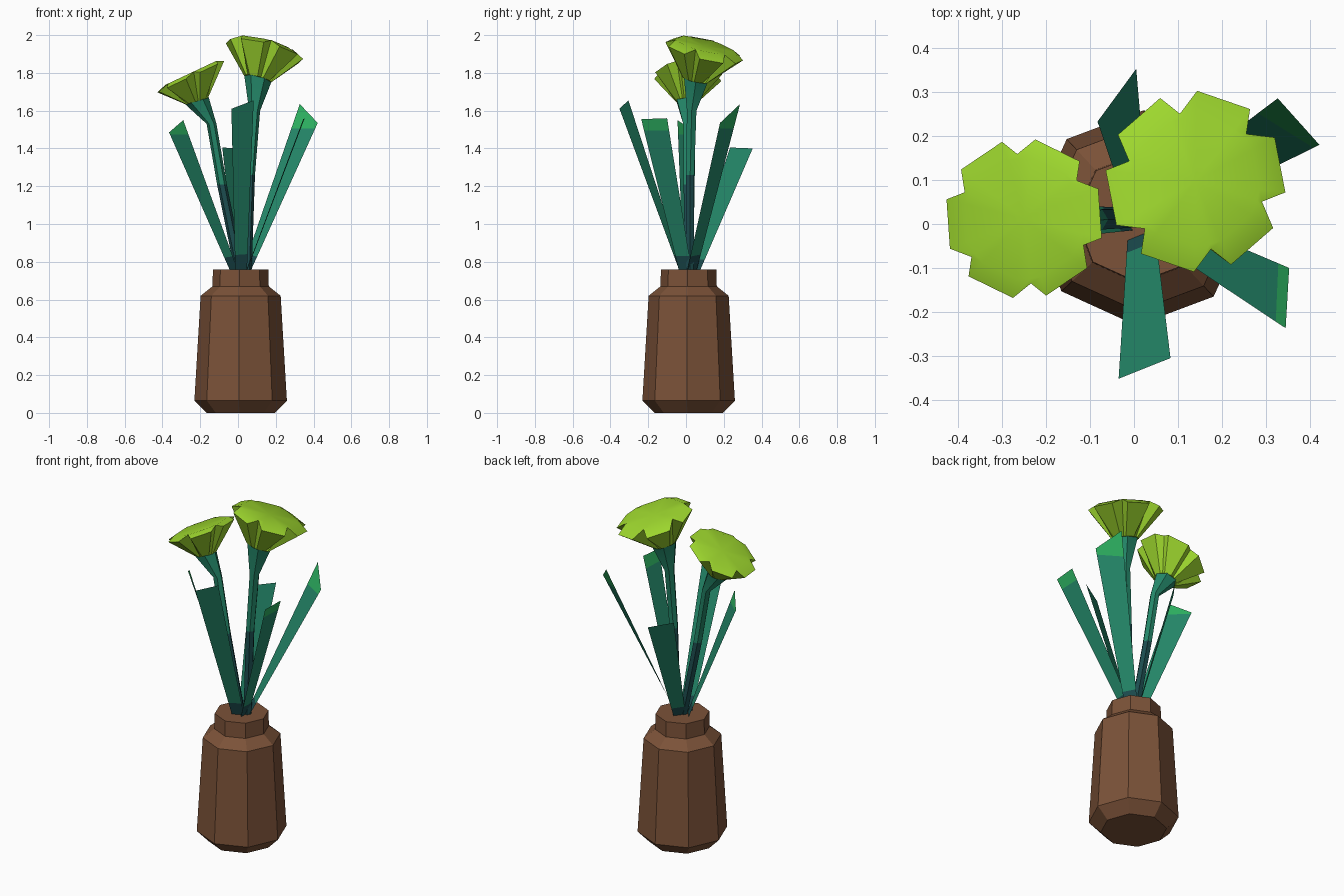
import bpy, math
from mathutils import Vector

if "Cube" in bpy.data.objects:
    bpy.data.objects.remove(bpy.data.objects["Cube"])


def mat(name, rgb):
    m = bpy.data.materials.new(name)
    m.diffuse_color = (*rgb, 1)
    m.use_nodes = True
    m.node_tree.nodes["Principled BSDF"].inputs["Base Color"].default_value = m.diffuse_color
    return m


BROWN = mat("clay_brown", (0.20, 0.085, 0.040))
PETAL = mat("lime_petal", (0.34, 0.68, 0.027))
LEAF = mat("teal_leaf", (0.018, 0.25, 0.145))
DARK = mat("dark_teal_base", (0.012, 0.075, 0.08))
TIP = mat("bright_green_tip", (0.026, 0.44, 0.12))


def build(name, verts, faces, mats, rule=None, smooth=False):
    me = bpy.data.meshes.new(name)
    me.from_pydata(verts, [], faces)
    for m in mats:
        me.materials.append(m)
    if rule:
        for p in me.polygons:
            p.material_index = rule(p.center.z)
    ob = bpy.data.objects.new(name, me)
    bpy.context.collection.objects.link(ob)
    if smooth:
        bpy.ops.object.select_all(action='DESELECT')
        ob.select_set(True)
        bpy.context.view_layer.objects.active = ob
        bpy.ops.object.shade_smooth_by_angle(angle=math.radians(35))
    return ob


def ring(c, pts, slope=(0, 0), lift=None):
    """Ring of (radius, degrees) points about c, sheared to a tilted plane."""
    out = []
    for i, (r, a) in enumerate(pts):
        dx, dy = r * math.cos(math.radians(a)), r * math.sin(math.radians(a))
        h = lift[i] if lift else 0
        out.append((c[0] + dx, c[1] + dy, c[2] + slope[0] * dx + slope[1] * dy + h))
    return out


def loft(rings):
    n = len(rings[0])
    verts = [v for r in rings for v in r]
    faces = [tuple(reversed(range(n)))]
    for k in range(len(rings) - 1):
        for i in range(n):
            j = (i + 1) % n
            faces.append((k*n + i, k*n + j, k*n + n + j, k*n + n + i))
    faces.append(tuple(range((len(rings) - 1) * n, len(rings) * n)))
    return verts, faces


# Eight-sided vase
profile = [(0.18, 0), (0.245, 0.065), (0.212, 0.62), (0.149, 0.67), (0.147, 0.76)]
build("vase", *loft([ring((0.014, 0.014, z), [(r, 45 * i - 2) for i in range(8)])
                     for r, z in profile]), [BROWN])


# Stems flaring into a calyx: path rows are (x, y, z, radius)
def stem(name, path, slope, split):
    rings = []
    for k, (x, y, z, r) in enumerate(path):
        s = slope if k == len(path) - 1 else (0, 0)
        rings.append(ring((x, y, z), [(r, 60 * i) for i in range(6)], s))
    build(name, *loft(rings), [LEAF, DARK], lambda z: 1 if z < split else 0, True)


stem("left_stem", [(0.01, 0.015, 0.74, 0.025), (-0.085, 0.01, 1.21, 0.026),
                   (-0.14, 0.008, 1.53, 0.026), (-0.217, 0.005, 1.652, 0.062)],
     (0.3, 0), 1.2)
stem("right_stem", [(0.048, 0.02, 0.74, 0.024), (0.065, 0.022, 1.26, 0.025),
                    (0.088, 0.03, 1.6, 0.029), (0.105, 0.052, 1.77, 0.072)],
     (-0.25, -0.2), 1.2)


# Blossoms: six lobes with notches between, drooping lobe edges
def blossom(name, base, rb, sb, c, R, rn, slope, a0, h):
    rim, lift = [], []
    for k in range(6):
        a = a0 + 60 * k
        rim += [(rn, a), (R, a + 10), (R, a + 46)]
        lift += [h, 0, 0]
    n = len(rim)
    rings = [ring(base, [(rb, a) for _, a in rim], sb),
             ring(c, rim, slope, lift),
             ring(c, [(rn * 0.93, a) for _, a in rim], slope, [h] * n)]
    verts, faces = loft(rings)
    faces.pop()
    verts.append((c[0], c[1], c[2] + h * 0.8))
    faces += [(2*n + i, 2*n + (i + 1) % n, 3*n) for i in range(n)]
    build(name, verts, faces, [PETAL], None, True)


blossom("left_blossom", (-0.217, 0.005, 1.65), 0.06, (0.3, 0),
        (-0.25, 0.012, 1.78), 0.182, 0.148, (0.47, 0), -24, 0.02)
blossom("right_blossom", (0.105, 0.052, 1.768), 0.073, (-0.25, -0.2),
        (0.14, 0.097, 1.915), 0.206, 0.158, (-0.23, -0.23), -17, 0.032)


# Flat leaf blades: the two tip corners, and the share of length with a light tip
def leaf(name, a, b, tip):
    a, b = Vector(a), Vector(b)
    mid, edge = (a + b) / 2, (b - a)
    out = Vector((mid.x, mid.y, 0)).normalized() * 0.03
    side = Vector((edge.x, edge.y, 0)).normalized() * 0.033
    root = Vector((0.014, 0.012, 0.74)) + out
    ra, rb = root - side, root + side
    ts = [0, 0.11, 1]
    verts = [p for t in ts for p in (ra.lerp(a, t), rb.lerp(b, t))]
    if tip:  # light tip starts at a level line across the blade
        zc = min(a.z, b.z) - tip
        cut = [r.lerp(e, (zc - r.z) / (e.z - r.z)) for r, e in ((ra, a), (rb, b))]
        verts[4:4] = cut
    faces = [(i, i + 1, i + 3, i + 2) for i in range(0, len(verts) - 2, 2)]
    ob = build(name, verts, faces, [DARK, LEAF, TIP])
    for i, p in enumerate(ob.data.polygons):
        p.material_index = i


leaf("front_leaf", (-0.035, -0.352, 1.61), (0.083, -0.305, 1.655), 0)
leaf("front_right_leaf", (0.345, -0.237, 1.555), (0.353, -0.1, 1.56), 0.06)
leaf("back_right_leaf", (0.422, 0.18, 1.535), (0.327, 0.286, 1.635), 0.03)
leaf("back_leaf", (0.005, 0.353, 1.40), (-0.083, 0.233, 1.405), 0)
leaf("left_leaf", (-0.365, 0.05, 1.485), (-0.29, -0.045, 1.55), 0.01)
